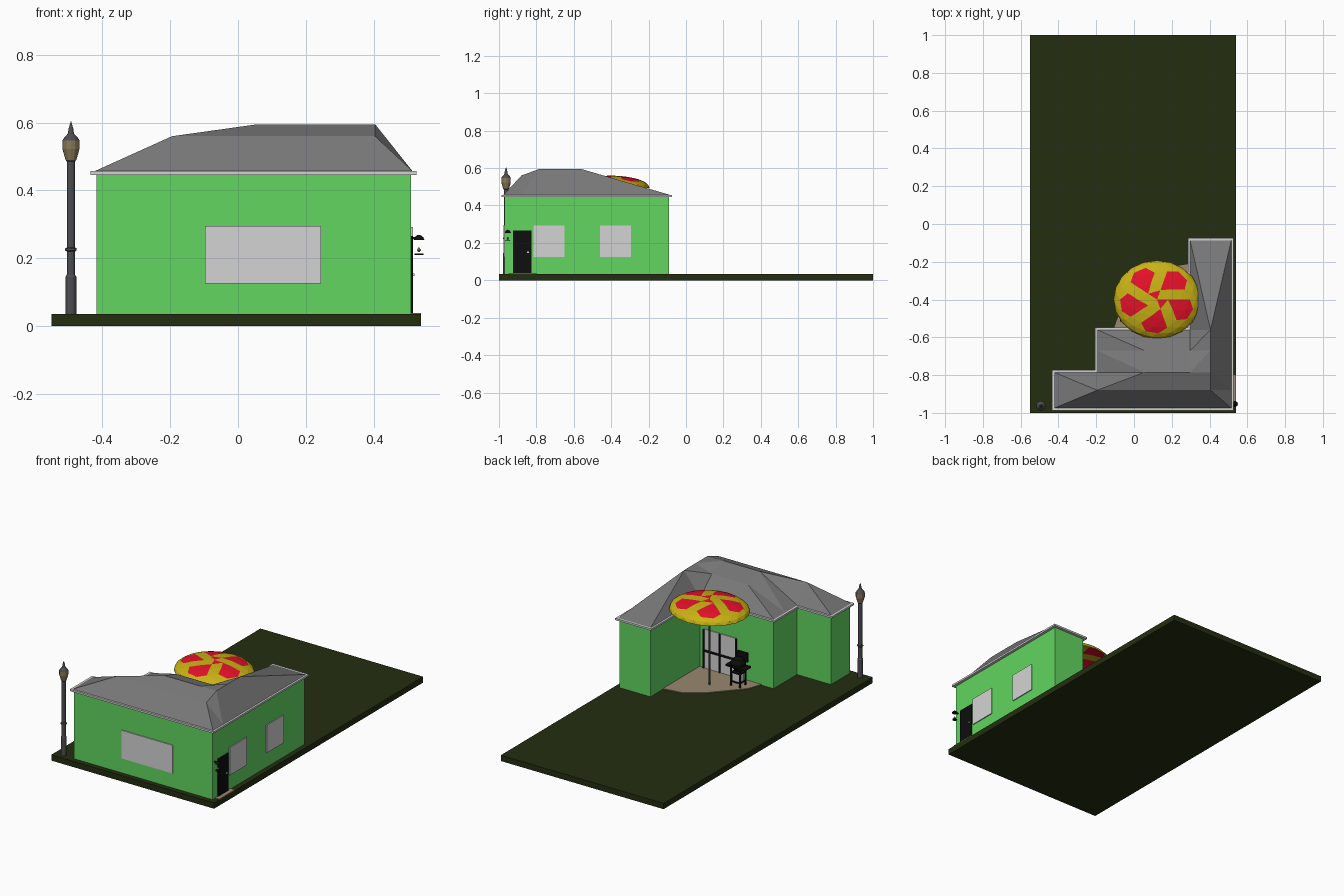
import bpy, bmesh, math
from mathutils import Matrix, Vector

if "Cube" in bpy.data.objects:
    bpy.data.objects.remove(bpy.data.objects["Cube"])


def srgb(c):
    c /= 255
    return c / 12.92 if c < 0.04 else ((c + 0.055) / 1.055) ** 2.4


def material(name, *rgb):
    m = bpy.data.materials.new(name)
    col = [srgb(c) for c in rgb] + [1]
    m.use_nodes = True
    m.diffuse_color = col
    m.node_tree.nodes["Principled BSDF"].inputs["Base Color"].default_value = col
    return m


GRASS = material("dark grass", 36, 46, 16)
GREEN = material("wall green", 98, 214, 96)
ROOF = material("roof grey", 120, 120, 120)
PALE = material("pale grey", 212, 212, 212)
BLACK = material("black", 14, 14, 14)
IRON = material("iron grey", 78, 78, 82)
GLOW = material("lamp tan", 136, 122, 88)
STONE = material("patio stone", 152, 136, 112)
RED = material("canopy red", 230, 16, 42)
YELLOW = material("canopy yellow", 200, 178, 20)


def finish(name, bm, *mats):
    bmesh.ops.recalc_face_normals(bm, faces=bm.faces[:])
    me = bpy.data.meshes.new(name)
    bm.to_mesh(me)
    bm.free()
    for m in mats:
        me.materials.append(m)
    ob = bpy.data.objects.new(name, me)
    bpy.context.scene.collection.objects.link(ob)
    return ob


def prism(name, pts, z0, z1, mat):
    bm = bmesh.new()
    face = bm.faces.new([bm.verts.new((x, y, z0)) for x, y in pts])
    ext = bmesh.ops.extrude_face_region(bm, geom=[face])
    top = [v for v in ext["geom"] if isinstance(v, bmesh.types.BMVert)]
    bmesh.ops.translate(bm, verts=top, vec=(0, 0, z1 - z0))
    return finish(name, bm, mat)


def box(name, x0, x1, y0, y1, z0, z1, mat):
    return prism(name, [(x0, y0), (x1, y0), (x1, y1), (x0, y1)], z0, z1, mat)


def lathe(name, x, y, profile, mats, sides=10, pick=lambda z: 0):
    """Spin (radius, height) pairs round a vertical axis."""
    bm = bmesh.new()
    rings = []
    for r, z in profile:
        rings.append([bm.verts.new((x + r * math.cos(math.tau * i / sides),
                                    y + r * math.sin(math.tau * i / sides), z))
                      for i in range(sides)])
    for a, b in zip(rings, rings[1:]):
        for i in range(sides):
            j = (i + 1) % sides
            f = bm.faces.new((a[i], a[j], b[j], b[i]))
            f.material_index = pick(f.calc_center_median().z)
    bm.faces.new(rings[0])
    bm.faces.new(rings[-1])
    return finish(name, bm, *mats)


G = 0.035  # ground level

# Plot, walls and eaves
box("ground", -0.55, 0.54, -1, 1, 0, G, GRASS)


def footprint(d):
    x0, x1, x2, x3 = -0.418 - d, -0.19 - d, 0.302 - d, 0.51 + d
    y0, y1, y2, y3 = -0.97 - d, -0.79 + d, -0.565 + d, -0.092 + d
    return [(x0, y0), (x3, y0), (x3, y3), (x2, y3), (x2, y2), (x1, y2), (x1, y1), (x0, y1)]


prism("walls", footprint(0), G, 0.446, GREEN)
prism("eaves", footprint(0.017), 0.446, 0.457, PALE)

# Hipped roof: ridge heights on a grid, each cell split along its higher diagonal
E, L, H = 0.457, 0.56, 0.595
xs = [-0.423, -0.195, 0.055, 0.297, 0.405, 0.515]
ys = [-0.975, -0.88, -0.785, -0.67, -0.56, -0.087]
heights = [[E, E, E, E, E, E],
           [E, L, L, L, L, E],
           [E, E, H, H, H, E],
           [E, E, L, L, H, E],
           [E, E, E, E, H, E],
           [E, E, E, E, E, E]]
first_column = [0, 0, 1, 1, 3]
bm = bmesh.new()
grid = [[bm.verts.new((x, y, z)) for x, z in zip(xs, row)] for y, row in zip(ys, heights)]
for j, start in enumerate(first_column):
    for i in range(start, 5):
        a, b, c, d = grid[j][i], grid[j][i + 1], grid[j + 1][i + 1], grid[j + 1][i]
        if a.co.z + c.co.z >= b.co.z + d.co.z:
            tris = (a, b, c), (a, c, d)
        else:
            tris = (a, b, d), (b, c, d)
        for t in tris:
            bm.faces.new(t)
bmesh.ops.delete(bm, geom=[v for v in bm.verts if not v.link_faces], context="VERTS")
finish("roof", bm, ROOF)

# Windows and front door
box("front_window", -0.098, 0.245, -0.976, -0.969, 0.125, 0.295, PALE)
for n, y in (("first", -0.815), ("second", -0.46)):
    box(n + "_side_window", 0.509, 0.516, y, y + 0.165, 0.125, 0.292, PALE)
box("door", 0.509, 0.516, -0.926, -0.826, G, 0.265, BLACK)
box("door_handle", 0.515, 0.521, -0.85, -0.84, 0.147, 0.155, PALE)
box("door_step", 0.51, 0.54, -0.95, -0.8, G, 0.039, STONE)

# Wall lantern beside the door
box("lantern_arm", 0.508, 0.54, -0.957, -0.949, 0.256, 0.262, BLACK)
lathe("lantern_cap", 0.534, -0.953, [(0.016, 0.254), (0.013, 0.262), (0.005, 0.268)], [BLACK])
lathe("lantern_bulb", 0.534, -0.953, [(0.002, 0.218), (0.006, 0.224), (0.002, 0.231)], [GLOW])
lathe("lantern_base", 0.534, -0.953, [(0.013, 0.209), (0.013, 0.214)], [BLACK])

# Patio with glazed sliding doors
prism("patio", [(0.302, -0.565), (0.302, -0.21), (0.18, -0.23), (0.08, -0.3), (0, -0.39),
                (-0.08, -0.48), (-0.11, -0.565)], G, 0.04, STONE)
box("patio_glass", 0.055, 0.275, -0.566, -0.559, 0.04, 0.275, PALE)
for n, x in (("left", 0.272), ("middle", 0.165), ("right", 0.055)):
    box(n + "_door_bar", x - 0.004, x + 0.004, -0.562, -0.554, 0.04, 0.275, BLACK)
box("door_rail", 0.055, 0.275, -0.562, -0.554, 0.14, 0.152, BLACK)

# Parasol: pole and geodesic canopy with a five-fold patch pattern
cx, cy = 0.122, -0.4
lathe("parasol_pole", cx, cy, [(0.005, 0.04), (0.005, 0.55)], [IRON], 8)
bm = bmesh.new()
bmesh.ops.create_icosphere(bm, subdivisions=3, radius=1)
bmesh.ops.bisect_plane(bm, geom=bm.verts[:] + bm.edges[:] + bm.faces[:],
                       plane_co=(0, 0, 0), plane_no=(0, 0, 1), clear_inner=True)
for f in bm.faces:
    c = f.calc_center_median()
    r, petal = c.xy.length, math.cos(5 * (math.atan2(c.y, c.x) + math.pi / 2))
    red = r < 0.2 and petal > 0 or 0.33 < r < 0.8 and petal > -0.25
    f.material_index = int(red)
bm.transform(Matrix.Translation((cx, cy, 0.493)) @ Matrix.Diagonal((0.23, 0.207, 0.067, 1)))
finish("parasol_canopy", bm, YELLOW, RED)

# Barbecue
gx, gy = -0.01, -0.485
for sx in (-1, 1):
    for sy in (-1, 1):
        x, y = gx + sx * 0.03, gy + sy * 0.025
        box("grill_leg", x - 0.004, x + 0.004, y - 0.004, y + 0.004, 0.04, 0.15, BLACK)
for z in (0.06, 0.115):
    box("grill_shelf", gx - 0.03, gx + 0.03, gy - 0.025, gy + 0.025, z, z + 0.008, BLACK)
box("grill_cabinet", gx - 0.025, gx + 0.025, gy - 0.02, gy + 0.02, 0.068, 0.115, PALE)
box("grill_counter", gx - 0.065, gx + 0.065, gy - 0.03, gy + 0.03, 0.15, 0.16, BLACK)
lathe("grill_bowl", gx, gy, [(0.02, 0.13), (0.042, 0.16), (0.044, 0.175), (0.03, 0.2), (0.008, 0.208)],
      [BLACK])
box("grill_lid", gx - 0.035, gx + 0.035, gy - 0.05, gy - 0.038, 0.17, 0.225, BLACK)

# Street lamp
post = lathe("street_lamp", -0.493, -0.962,
             [(0.016, G), (0.016, 0.145), (0.012, 0.152), (0.012, 0.22), (0.017, 0.223),
              (0.017, 0.229), (0.012, 0.232), (0.012, 0.485), (0.016, 0.49), (0.025, 0.522),
              (0.025, 0.548), (0.02, 0.556), (0.009, 0.568), (0.007, 0.582), (0.001, 0.603)],
             [IRON, GLOW], 12, lambda z: int(0.488 < z < 0.55))
